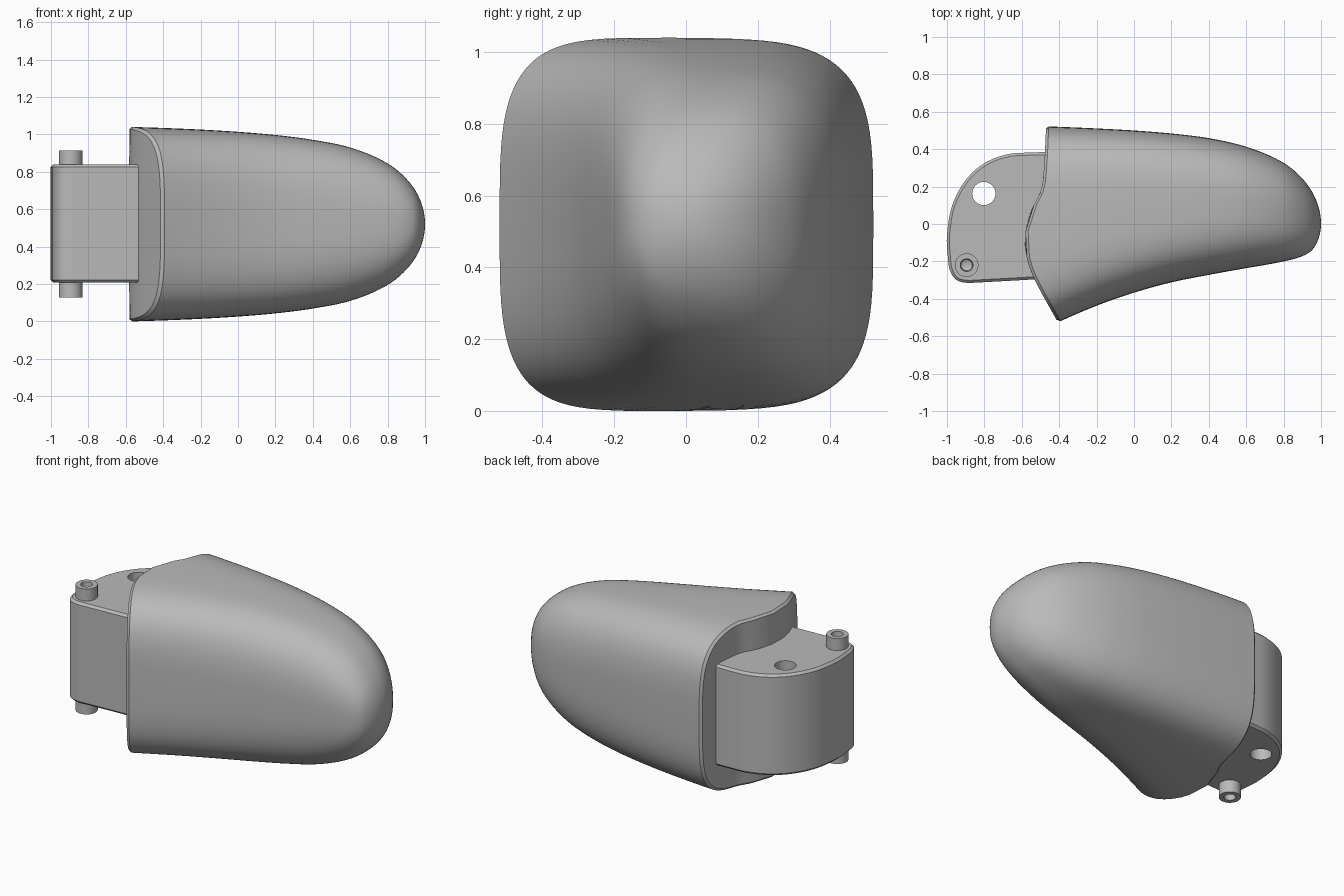
import bpy, bmesh, math

cube = bpy.data.objects.get("Cube")
if cube:
    bpy.data.objects.remove(cube, do_unlink=True)

grey = bpy.data.materials.new("plain grey")
grey.use_nodes = True
grey.diffuse_color = (0.49, 0.49, 0.49, 1)
grey.node_tree.nodes["Principled BSDF"].inputs["Base Color"].default_value = grey.diffuse_color

MID = 0.52  # height of the symmetry plane


def interp(table, t):
    """Smooth interpolation of rows (t, a, b, ...) sorted by t."""
    i = 0
    while i < len(table) - 2 and t > table[i + 1][0]:
        i += 1
    p, q = table[i], table[i + 1]
    before, after = table[max(i - 1, 0)], table[min(i + 2, len(table) - 1)]
    d = q[0] - p[0]
    u = min(max((t - p[0]) / d, 0), 1)
    out = []
    for k in range(1, len(p)):
        m0 = (q[k] - before[k]) / (q[0] - before[0]) * d
        m1 = (after[k] - p[k]) / (after[0] - p[0]) * d
        out.append((2*u**3 - 3*u**2 + 1) * p[k] + (u**3 - 2*u**2 + u) * m0
                   + (3*u**2 - 2*u**3) * q[k] + (u**3 - u**2) * m1)
    return out


def finish(bm, name):
    bmesh.ops.recalc_face_normals(bm, faces=bm.faces[:])
    mesh = bpy.data.meshes.new(name)
    bm.to_mesh(mesh)
    bm.free()
    mesh.materials.append(grey)
    ob = bpy.data.objects.new(name, mesh)
    bpy.context.collection.objects.link(ob)
    return ob


def activate(ob):
    bpy.ops.object.select_all(action='DESELECT')
    ob.select_set(True)
    bpy.context.view_layer.objects.active = ob


def smooth(ob, angle=30):
    activate(ob)
    bpy.ops.object.shade_smooth_by_angle(angle=math.radians(angle))


# Fingertip shell: x, back edge, front edge, half height, squareness
outline = [(-0.6, 0.527, -0.62, 0.521, 3.9), (-0.41, 0.52, -0.527, 0.515, 3.8),
           (-0.2, 0.511, -0.437, 0.506, 3.6), (0, 0.5, -0.367, 0.494, 3.4),
           (0.2, 0.484, -0.312, 0.477, 3.2), (0.4, 0.459, -0.272, 0.451, 3),
           (0.6, 0.413, -0.236, 0.41, 2.8), (0.8, 0.327, -0.2, 0.325, 2.6),
           (0.9, 0.243, -0.172, 0.243, 2.45), (0.96, 0.158, -0.13, 0.16, 2.3),
           (1, 0, 0, 0, 2.1)]
by_root = [(math.sqrt(1 - r[0]),) + r[1:] for r in reversed(outline)]
# Wavy rear face: y, x
rear = [(-0.525, -0.407), (-0.3, -0.53), (-0.18, -0.573), (-0.06, -0.582), (0.06, -0.555),
        (0.18, -0.497), (0.32, -0.48), (0.52, -0.47)]


def rear_x(y):
    return interp(rear, y)[0]


def skin(root, ang):
    hi, lo, half, n = interp(by_root, root)
    c, s = math.cos(ang), math.sin(ang)
    y = (hi + lo) / 2 + (hi - lo) / 2 * math.copysign(abs(c) ** (2 / n), c)
    return 1 - root * root, y, MID + half * math.copysign(abs(s) ** (2 / n), s)


SIDES, RINGS, EDGE = 96, 44, 0.014
bm = bmesh.new()
lines, rims = [], []
for j in range(SIDES):
    ang = 2 * math.pi * j / SIDES
    x0 = -0.5
    for _ in range(30):
        x0 += 0.6 * (rear_x(skin(math.sqrt(1 - x0), ang)[1]) - x0)
    start = math.sqrt(1 - x0 - EDGE)
    lines.append([bm.verts.new(skin(start * (1 - i / RINGS), ang)) for i in range(RINGS)])
    rims.append(skin(math.sqrt(1 - x0), ang))
tip = bm.verts.new((1, 0, MID))
hub = bm.verts.new((rear_x(0), 0, MID))
# Rear cap follows the wave, starting with a narrow chamfer
for line, (x, y, z) in zip(lines, rims):
    for f in (0.975, 0.85, 0.7, 0.55, 0.4, 0.25, 0.1):
        line.insert(0, bm.verts.new((rear_x(y * f), y * f, MID + (z - MID) * f)))
for a, b in zip(lines, lines[1:] + lines[:1]):
    for i in range(len(a) - 1):
        bm.faces.new((a[i], a[i + 1], b[i + 1], b[i]))
    bm.faces.new((a[-1], tip, b[-1]))
    bm.faces.new((b[0], hub, a[0]))
smooth(finish(bm, "fingertip_shell"))

# Hinge block: rounded plan extruded upward
plan = [(-0.42, 0.385), (-0.56, 0.382), (-0.68, 0.372), (-0.8, 0.325), (-0.9, 0.235),
        (-0.972, 0.1), (-1, -0.06), (-0.995, -0.18), (-0.985, -0.245), (-0.955, -0.295),
        (-0.9, -0.314), (-0.8, -0.311), (-0.44, -0.291)]
curve = [(i,) + p for i, p in enumerate(plan)]
STEPS = 5
bm = bmesh.new()
loop = [interp(curve, i / STEPS) for i in range((len(plan) - 1) * STEPS + 1)]
face = bm.faces.new([bm.verts.new((x, y, 0.207)) for x, y in loop])
top = bmesh.ops.extrude_face_region(bm, geom=[face])["geom"]
bmesh.ops.translate(bm, vec=(0, 0, 0.633), verts=[v for v in top if isinstance(v, bmesh.types.BMVert)])
block = finish(bm, "hinge_block")
bevel = block.modifiers.new("edge", 'BEVEL')
bevel.width, bevel.segments, bevel.limit_method = 0.014, 1, 'ANGLE'
bevel.angle_limit = math.radians(60)

# Through hole beside the pin
bpy.ops.mesh.primitive_cylinder_add(vertices=48, radius=0.062, depth=2, location=(-0.803, 0.163, MID))
cutter = bpy.context.object
cut = block.modifiers.new("hole", 'BOOLEAN')
cut.operation, cut.object, cut.solver = 'DIFFERENCE', cutter, 'EXACT'
activate(block)
for name in ("edge", "hole"):
    bpy.ops.object.modifier_apply(modifier=name)
bpy.data.objects.remove(cutter, do_unlink=True)
smooth(block)

# Hinge pin: turned profile with a blind hole in each end
half_profile = [(0, 0.32), (0.03, 0.335), (0.034, 0.393), (0.063, 0.393)]
profile = half_profile + [(r, -z) for r, z in reversed(half_profile)]
bm = bmesh.new()
verts = [bm.verts.new((r, 0, z)) for r, z in profile]
edges = [bm.edges.new(pair) for pair in zip(verts, verts[1:])]
bmesh.ops.spin(bm, geom=verts + edges, cent=(0, 0, 0), axis=(0, 0, 1),
               angle=2 * math.pi, steps=40)
bmesh.ops.remove_doubles(bm, verts=bm.verts[:], dist=0.0001)
pin = finish(bm, "hinge_pin")
pin.location = (-0.895, -0.22, MID + 0.002)
smooth(pin)
